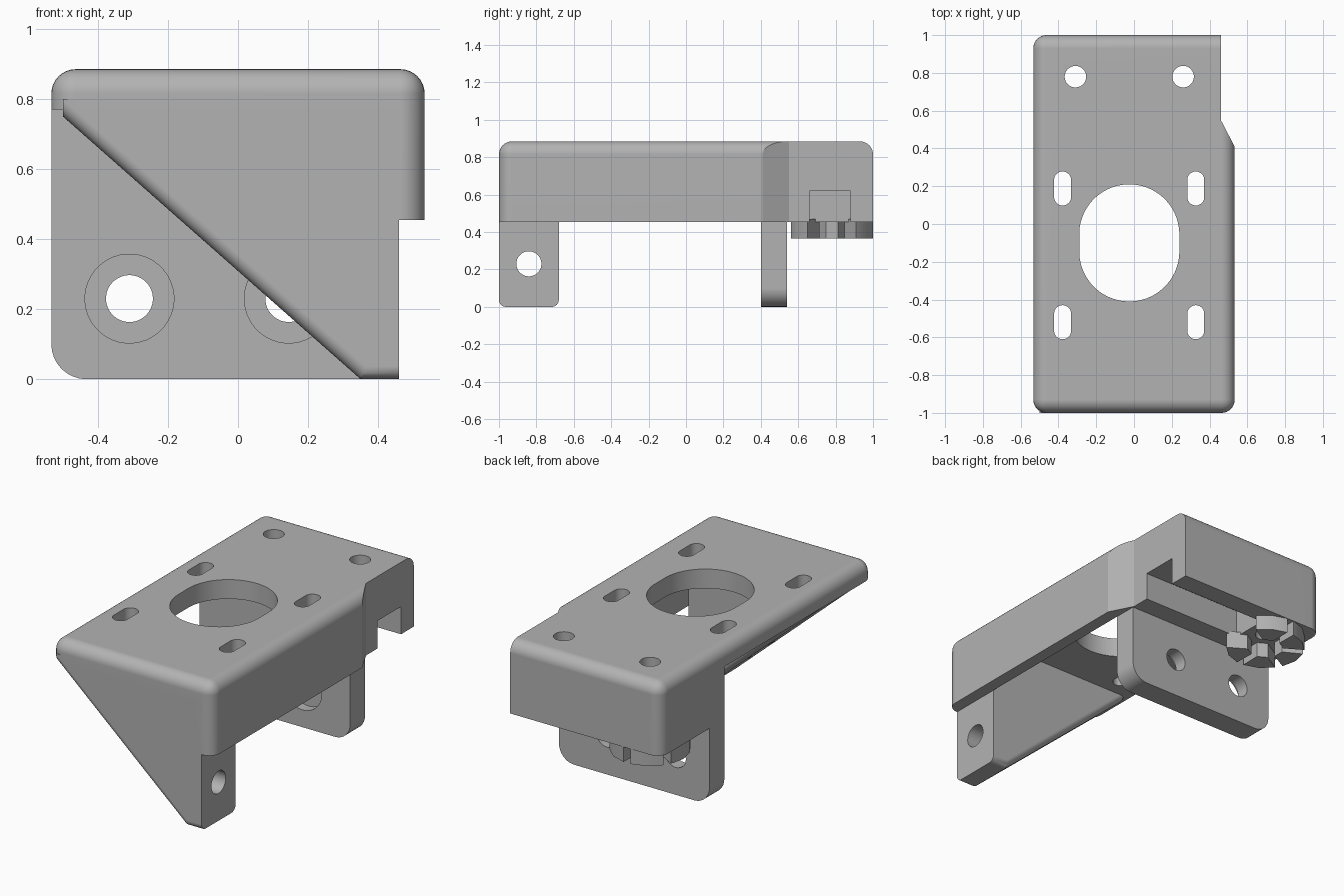
import bpy, bmesh, math
from mathutils import Vector

cube = bpy.data.objects.get("Cube")
if cube:
    bpy.data.objects.remove(cube, do_unlink=True)

grey = bpy.data.materials.new("plain_grey")
grey.use_nodes = True
COLOR = (0.45, 0.45, 0.45, 1)
grey.diffuse_color = COLOR
grey.node_tree.nodes["Principled BSDF"].inputs["Base Color"].default_value = COLOR


def prism(name, outline, lo, hi, axis="z", radius=0, pick=None):
    """Extrude a 2D outline along an axis; round the edges that pick accepts."""
    place = {"x": lambda a, b, h: (h, a, b),
             "y": lambda a, b, h: (a, h, b),
             "z": lambda a, b, h: (a, b, h)}[axis]
    bm = bmesh.new()
    base = bm.faces.new([bm.verts.new(place(a, b, lo)) for a, b in outline])
    ext = bmesh.ops.extrude_face_region(bm, geom=[base])
    move = Vector(place(0, 0, hi - lo))
    for v in ext["geom"]:
        if isinstance(v, bmesh.types.BMVert):
            v.co += move
    bmesh.ops.recalc_face_normals(bm, faces=bm.faces)
    if pick:
        edges = [e for e in bm.edges if pick(e.verts[0].co, e.verts[1].co)]
        bmesh.ops.bevel(bm, geom=edges, offset=radius, segments=8,
                        profile=0.5, affect="EDGES", clamp_overlap=True)
    mesh = bpy.data.meshes.new(name)
    bm.to_mesh(mesh)
    bm.free()
    mesh.materials.append(grey)
    obj = bpy.data.objects.new(name, mesh)
    bpy.context.collection.objects.link(obj)
    return obj


def rect(x0, x1, y0, y1):
    return [(x0, y0), (x1, y0), (x1, y1), (x0, y1)]


def slot(cx, cy, r, half=0, n=40):
    """Circle, or a slot stretched along the second axis."""
    pts = []
    for i in range(n):
        t = 2 * math.pi * (i + 0.5) / n
        s = math.sin(t)
        pts.append((cx + r * math.cos(t), cy + r * s + math.copysign(half, s)))
    return pts


def cut(target, outline, lo, hi, axis="z"):
    """Subtract a prism from the target."""
    cutter = prism("cutter", outline, lo, hi, axis)
    cutter.hide_render = True
    mod = target.modifiers.new("cut", "BOOLEAN")
    mod.operation, mod.solver, mod.object = "DIFFERENCE", "EXACT", cutter
    graph = bpy.context.evaluated_depsgraph_get()
    mesh = bpy.data.meshes.new_from_object(target.evaluated_get(graph))
    target.modifiers.clear()
    target.data = mesh
    bpy.data.objects.remove(cutter, do_unlink=True)


LEFT, RIGHT, INNER = -0.533, 0.533, 0.46
TOP, RIM, CEILING = 0.885, 0.455, 0.77

# Main housing with rounded top and corners
body = prism("housing", rect(LEFT, RIGHT, -1, 1), RIM, TOP, "z", 0.07,
             lambda a, b: a.z > 0.8 or b.z > 0.8)
# Motor bay, open to the side and below
cut(body, rect(-0.7, INNER, -1.1, 0.4), 0.2, CEILING)
# Stepped-in rear corner
cut(body, [(RIGHT + 0.01, 0.39), (0.7, 0.39), (0.7, 1.1),
           (INNER, 1.1), (INNER, 0.55)], 0.2, 1)
# Nut channel in the rear block
cut(body, rect(-0.2, 0.7, 0.66, 0.88), 0.2, 0.62)
# Large motor opening and four adjustment slots
cut(body, slot(-0.025, -0.1, 0.265, 0.045, 64), 0.2, 1)
for sx in (-0.378, 0.327):
    for sy in (0.188, -0.52):
        cut(body, slot(sx, sy, 0.045, 0.045), 0.2, 1)
# Rear screw holes
for sx in (-0.31, 0.26):
    cut(body, slot(sx, 0.78, 0.057), 0.2, 1)

# Sloping front gusset with a cross hole
gusset = prism("front_gusset",
               [(INNER, 0), (0.35, 0), (-0.5, 0.75), (-0.5, 0.8), (INNER, 0.8)],
               -1, -0.68, "y", 0.06,
               lambda a, b: a.y == b.y and max(a.z, b.z) < 0.78
               and min(a.x, b.x) < 0.4)
cut(gusset, slot(-0.84, 0.23, 0.067), -1, 1, "x")

# Rear mounting plate with rounded lower corners and counterbored holes
plate = prism("rear_plate", rect(LEFT, INNER, 0, 0.5), 0.4, 0.54, "y", 0.1,
              lambda a, b: a.z < 0.01 and b.z < 0.01 and a.y != b.y)
for px in (-0.31, 0.145):
    cut(plate, slot(px, 0.23, 0.067), 0.3, 0.7, "y")
    cut(plate, slot(px, 0.23, 0.127), 0.3, 0.46, "y")

# Ring of small lugs under the rear screw hole
parts = [body, gusset, plate]
for k in range(1, 6):
    mid = math.radians(60 * k)
    lug = [(-0.31 + r * math.cos(mid + t), 0.78 + r * math.sin(mid + t))
           for r, t in ((0.1, -0.32), (0.22, -0.42), (0.22, 0),
                        (0.22, 0.42), (0.1, 0.32))]
    parts.append(prism("lug_%d" % k, lug, 0.365, 0.47))

# Smooth rounded edges, crisp corners
bpy.ops.object.select_all(action="DESELECT")
for obj in parts:
    obj.select_set(True)
bpy.context.view_layer.objects.active = body
bpy.ops.object.shade_smooth_by_angle(angle=math.radians(25))
for obj in parts:
    obj.modifiers.new("normals", "WEIGHTED_NORMAL").keep_sharp = True
